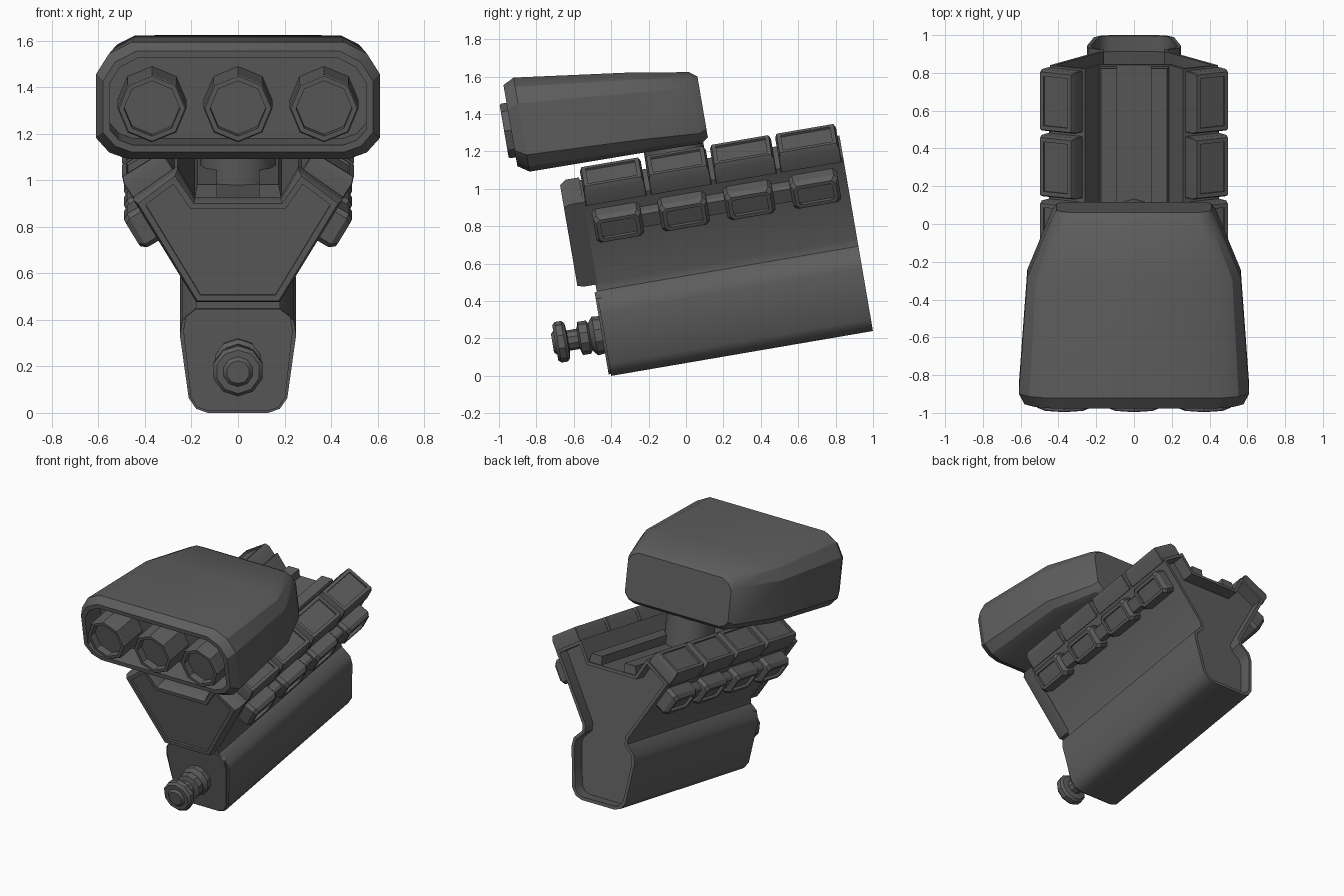
import bpy, bmesh, math
from mathutils import Matrix, Vector

if "Cube" in bpy.data.objects:
    bpy.data.objects.remove(bpy.data.objects["Cube"])

# Everything is built in engine space (x across, y along the crank, z up), then tilted
TILT = Matrix.Translation((0, -0.4, 0)) @ Matrix.Rotation(math.radians(9.73), 4, 'X')
DARK = bpy.data.materials.new("dark_metal")
DARK.diffuse_color = (0.11, 0.11, 0.11, 1)
DARK.use_nodes = True
DARK.node_tree.nodes["Principled BSDF"].inputs["Base Color"].default_value = DARK.diffuse_color


def finish(name, bm, smooth=28):
    bmesh.ops.recalc_face_normals(bm, faces=bm.faces[:])
    me = bpy.data.meshes.new(name)
    bm.to_mesh(me)
    bm.free()
    me.materials.append(DARK)
    ob = bpy.data.objects.new(name, me)
    bpy.context.collection.objects.link(ob)
    ob.matrix_world = TILT
    bpy.ops.object.select_all(action='DESELECT')
    ob.select_set(True)
    bpy.context.view_layer.objects.active = ob
    bpy.ops.object.shade_smooth_by_angle(angle=math.radians(smooth))
    return ob


def mirror_pts(half):
    return half + [(-x, z) for x, z in reversed(half)]


def inset(bm, face, width, push):
    """Inset a face, then move its inner part by the push vector."""
    bmesh.ops.inset_region(bm, faces=[face], thickness=width, use_even_offset=True)
    face = bmesh.ops.extrude_discrete_faces(bm, faces=[face])['faces'][0]
    bmesh.ops.translate(bm, verts=face.verts[:], vec=Vector(push))


def loft(sections):
    """Join matching rings of 3D points; returns bmesh and both end caps."""
    bm = bmesh.new()
    rings = [[bm.verts.new(p) for p in s] for s in sections]
    n = len(rings[0])
    for a, b in zip(rings, rings[1:]):
        for i in range(n):
            bm.faces.new((a[i], a[(i + 1) % n], b[(i + 1) % n], b[i]))
    first, last = bm.faces.new(rings[0][::-1]), bm.faces.new(rings[-1])
    bmesh.ops.recalc_face_normals(bm, faces=bm.faces[:])
    return bm, first, last


def prism(pts, y0, y1):
    return loft([[(x, y, z) for x, z in pts] for y in (y0, y1)])


def pad(name, side, centre, elev, width, length, height, corner, taper, panel, depth):
    """Chamfered block standing on a sloped face, with a sunken panel."""
    n = Vector((math.cos(elev) * side, 0, math.sin(elev)))
    t = Vector((-math.sin(elev) * side, 0, math.cos(elev)))
    c = Vector((centre[0] * side, centre[1], centre[2]))

    def ring(h, s):
        w, l = width / 2 - s, length / 2 - s
        pts = [(w, l - corner), (w - corner, l), (-w + corner, l), (-w, l - corner)]
        pts += [(-a, -b) for a, b in pts]
        return [c + t * a + Vector((0, b, 0)) + n * h for a, b in pts]
    bm, _, top = loft([ring(-0.02, 0), ring(height * 0.7, 0), ring(height, taper)])
    if panel:
        inset(bm, top, panel, n * -depth)
    finish(name, bm)


# Y-shaped engine block, hollowed at the back
profile = mirror_pts([(0.13, 0), (0.18, 0.018), (0.212, 0.065), (0.25, 0.34), (0.24, 0.40),
                      (0.18, 0.46), (0.18, 0.50), (0.445, 0.94), (0.26, 1.06), (0.185, 0.93)])
bm, front, back = prism(profile, 0, 1.42)
inset(bm, back, 0.022, (0, -0.085, 0))
finish("engine_block", bm, 38)

# Crankcase front cover
low = [(0.13, 0.01), (0.175, 0.027), (0.203, 0.07), (0.235, 0.36), (0.225, 0.42), (0.18, 0.455)]
bm, front, back = prism(mirror_pts(low), -0.012, 0.02)
finish("crankcase_cover", bm)

# V-shaped timing cover with bevelled rim and sunken panel
outer = mirror_pts([(0.18, 0.495), (0.45, 0.94), (0.26, 1.075), (0.185, 0.94)])
rim = mirror_pts([(0.175, 0.505), (0.43, 0.93), (0.272, 1.05), (0.19, 0.93)])
bm, front, back = loft([[(x, -0.097, z) for x, z in rim],
                        [(x, -0.065, z) for x, z in outer],
                        [(x, 0.01, z) for x, z in outer]])
inset(bm, front, 0.025, (0, 0.015, 0))
finish("timing_cover", bm)

# Valley rails
for s in (-1, 1):
    bm, _, _ = prism([(s * 0.09, 0.91), (s * 0.19, 0.91), (s * 0.175, 0.99), (s * 0.09, 0.99)], 0.03, 1.41)
    finish("valley_rail", bm)

# Valve covers, exhaust ports and port links on both banks
UP, OUT = math.radians(58), math.radians(-31)
for s in (-1, 1):
    for i in range(4):
        pad("valve_cover", s, (0.363, 0.185 + i * 0.353, 0.992), UP,
            0.215, 0.33, 0.098, 0.004, 0.01, 0.022, 0.012)
        pad("exhaust_port", s, (0.382, 0.175 + i * 0.356, 0.815), OUT,
            0.17, 0.26, 0.085, 0.02, 0.016, 0.02, 0.02)
        if i < 3:
            pad("port_link", s, (0.378, 0.353 + i * 0.356, 0.82), OUT,
                0.1, 0.14, 0.06, 0.005, 0.01, 0, 0)

# Crank pulley, turned profile of (along, radius)
turn = [(0.0, 0.10), (-0.05, 0.105), (-0.075, 0.075), (-0.085, 0.09), (-0.13, 0.09),
        (-0.14, 0.055), (-0.195, 0.055), (-0.20, 0.095), (-0.215, 0.11), (-0.25, 0.11), (-0.265, 0.095),
        (-0.265, 0.065), (-0.28, 0.05)]
bm, _, _ = loft([[(r * math.sin(k * math.tau / 10), y, 0.225 + r * math.cos(k * math.tau / 10))
                  for k in range(10)] for y, r in turn])
finish("crank_pulley", bm)

# Neck carrying the scoop
bm, _, _ = loft([[(r * math.cos(k * math.tau / 12), 0.535 + r * math.sin(k * math.tau / 12), z)
                  for k in range(12)] for z, r in ((0.91, 0.165), (1.2, 0.16))])
finish("scoop_neck", bm, 35)


# Air scoop: (along, half width, bottom, top, upper corner size)
def scoop_ring(y, w, z0, z1, c):
    half = [(w - c * 0.95, z0), (w - c * 0.4, z0 + c * 0.2), (w, z0 + c * 0.65),
            (w, z1 - c), (w - c * 0.4, z1 - c * 0.36), (w - c * 1.1, z1)]
    return [(x, y, z) for x, z in mirror_pts(half)]


bm, front, _ = loft([scoop_ring(*a) for a in (
    (-0.305, 0.58, 1.19, 1.63, 0.13), (-0.245, 0.61, 1.15, 1.66, 0.14), (0.37, 0.565, 1.147, 1.582, 0.11),
    (0.685, 0.435, 1.142, 1.53, 0.085), (0.725, 0.41, 1.17, 1.50, 0.07))])
inset(bm, front, 0.03, (0, 0.17, 0))
finish("air_scoop", bm)

# Three octagonal intake mouths
for x in (-0.37, 0, 0.37):
    def octa(r, y):
        return [(x + r * math.sin(k * math.pi / 4), y, 1.386 + r * math.cos(k * math.pi / 4)) for k in range(8)]
    bm, front, _ = loft([octa(0.142, -0.343), octa(0.148, -0.335), octa(0.148, -0.12)])
    inset(bm, front, 0.02, (0, 0.05, 0))
    finish("intake_mouth", bm)
